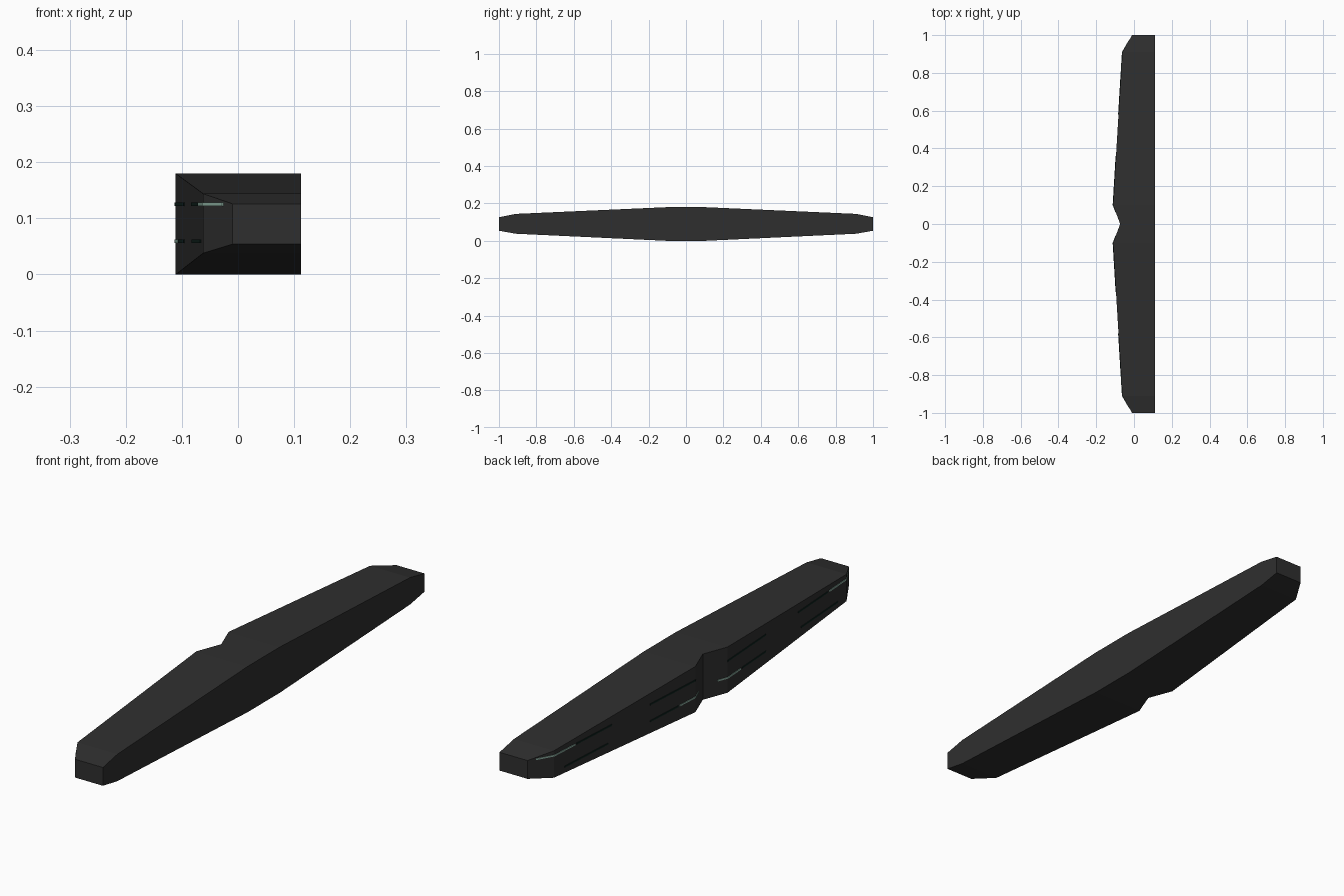
import bpy, bmesh

if "Cube" in bpy.data.objects:
    bpy.data.objects.remove(bpy.data.objects["Cube"])


def material(name, rgb):
    m = bpy.data.materials.new(name)
    m.diffuse_color = (*rgb, 1)
    m.use_nodes = True
    m.node_tree.nodes["Principled BSDF"].inputs["Base Color"].default_value = m.diffuse_color
    return m


CHARCOAL = material("charcoal", (0.028, 0.028, 0.028))
DARK_GREEN = material("dark green", (0.005, 0.018, 0.014))
PALE_GREEN = material("pale green", (0.26, 0.42, 0.35))

# Half outline: distance from the middle, left wall x, bottom z, top z
HALF = [(0.0, -0.073, 0.0, 0.18), (0.1, -0.111, 0.0, 0.18),
        (0.91, -0.062, 0.038, 0.144), (1.0, -0.01, 0.054, 0.126)]
STATIONS = [(-y, x, b, t) for y, x, b, t in reversed(HALF[1:])] + HALF
RIGHT = 0.112


def loft(name, sections, mat):
    """Box-like hull through (y, x0, x1, z0, z1) cross-sections."""
    bm = bmesh.new()
    rings = [[bm.verts.new(p) for p in ((x0, y, z0), (x1, y, z0), (x1, y, z1), (x0, y, z1))]
             for y, x0, x1, z0, z1 in sections]
    for a, b in zip(rings, rings[1:]):
        for i in range(4):
            j = (i + 1) % 4
            bm.faces.new((a[i], a[j], b[j], b[i]))
    bm.faces.new(rings[0])
    bm.faces.new(rings[-1])
    bmesh.ops.recalc_face_normals(bm, faces=bm.faces)
    mesh = bpy.data.meshes.new(name)
    bm.to_mesh(mesh)
    bm.free()
    mesh.materials.append(mat)
    obj = bpy.data.objects.new(name, mesh)
    bpy.context.collection.objects.link(obj)
    return obj


def wall_x(y):
    """x of the left wall at distance y from the middle."""
    for (ya, xa, *_), (yb, xb, *_) in zip(HALF, HALF[1:]):
        if y <= yb:
            return xa + (xb - xa) * (y - ya) / (yb - ya)
    return HALF[-1][1]


# Tapered body with a notch in the left wall
loft("body", [(y, x, RIGHT, b, t) for y, x, b, t in STATIONS], CHARCOAL)

# Thin strips that follow the left wall: row height, start, end, material
STRIPS = [(0.125, 0.79, 0.972, PALE_GREEN), (0.125, 0.58, 0.78, DARK_GREEN),
          (0.125, 0.1, 0.36, DARK_GREEN), (0.059, 0.6, 0.85, DARK_GREEN),
          (0.059, 0.2, 0.36, DARK_GREEN), (0.059, 0.06, 0.19, PALE_GREEN)]
for z, start, end, mat in STRIPS:
    ys = [start] + [s[0] for s in HALF if start < s[0] < end] + [end]
    for side, label in ((1, "back"), (-1, "front")):
        loft(f"{label}_strip",
             [(side * y, wall_x(y) - 0.002, wall_x(y) + 0.003, z - 0.003, z + 0.003) for y in ys],
             mat)
